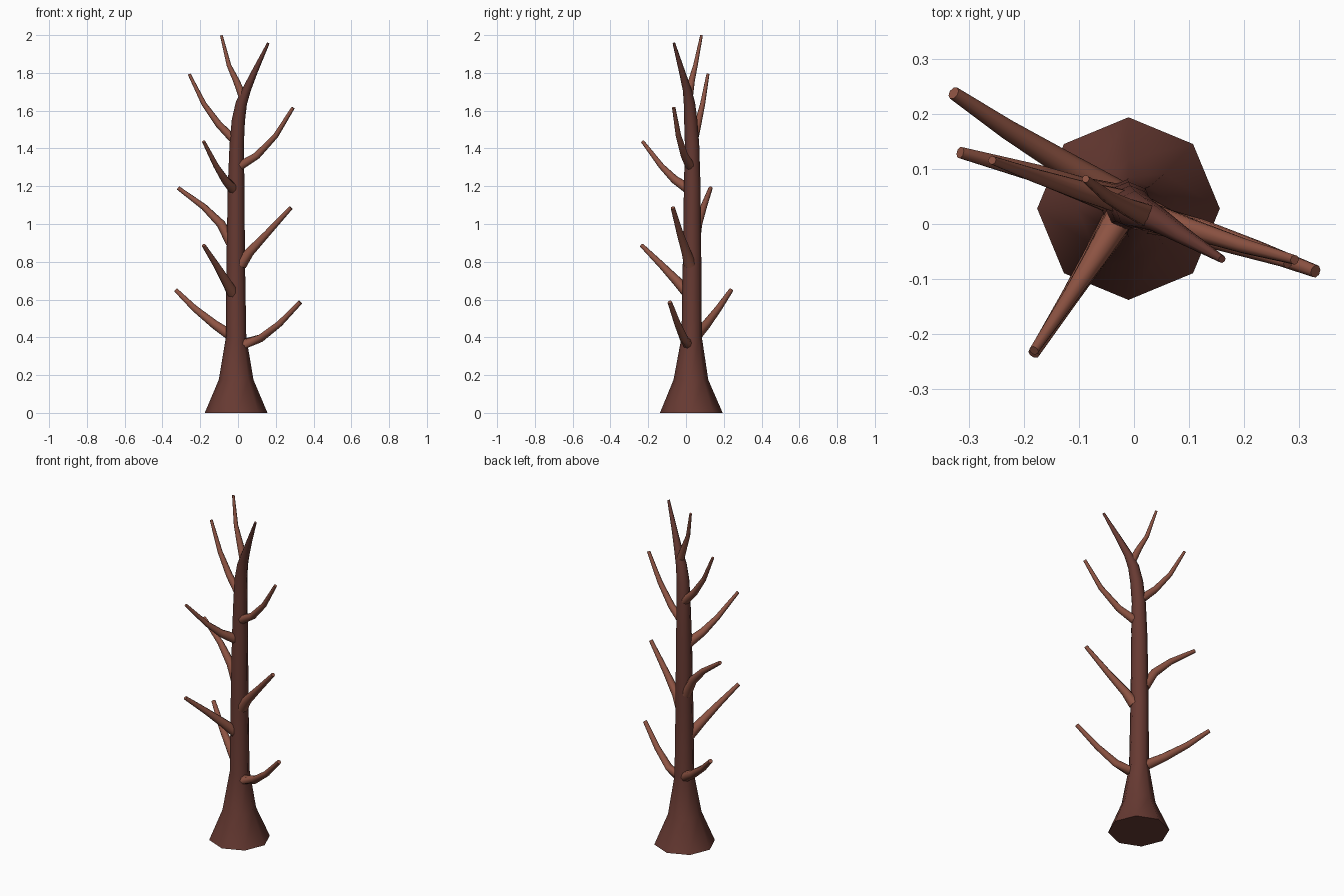
import bpy, bmesh, math
from mathutils import Vector


def material(name, rgb):
    m = bpy.data.materials.new(name)
    m.diffuse_color = (*rgb, 1)
    return m


DARK = material("dark bark", (0.135, 0.042, 0.032))
LIGHT = material("light bark", (0.27, 0.088, 0.056))


def tube(name, path, sides, mat, level_rings=0):
    """Loft capped rings along (x, y, z, radius) points; the first rings may stay level."""
    pts = [Vector(p[:3]) for p in path]
    bm = bmesh.new()
    rings = []
    for i, p in enumerate(pts):
        d = (pts[min(i + 1, len(pts) - 1)] - pts[max(i - 1, 0)]).normalized()
        if i < level_rings:
            d = Vector((0, 0, 1))
        u = Vector((1, 0, 0)) if abs(d.x) < 0.9 else Vector((0, 1, 0))
        u = (u - d * u.dot(d)).normalized()
        v = d.cross(u)
        ring = []
        for k in range(sides):
            a = 2 * math.pi * k / sides
            ring.append(bm.verts.new(p + (u * math.cos(a) + v * math.sin(a)) * path[i][3]))
        rings.append(ring)
    for a, b in zip(rings, rings[1:]):
        for k in range(sides):
            n = (k + 1) % sides
            bm.faces.new((a[k], a[n], b[n], b[k]))
    bm.faces.new(rings[0][::-1])
    bm.faces.new(rings[-1])
    bmesh.ops.recalc_face_normals(bm, faces=bm.faces)
    me = bpy.data.meshes.new(name)
    bm.to_mesh(me)
    bm.free()
    me.materials.append(mat)
    ob = bpy.data.objects.new(name, me)
    bpy.context.collection.objects.link(ob)
    bpy.ops.object.select_all(action='DESELECT')
    ob.select_set(True)
    bpy.context.view_layer.objects.active = ob
    bpy.ops.object.shade_smooth_by_angle(angle=math.radians(50))
    return ob


# Trunk: flared octagonal foot, slim stem, leaning tip
tube("trunk", [
    (-0.01, 0.028, 0, 0.166), (-0.01, 0.026, 0.175, 0.092),
    (-0.01, 0.03, 0.4, 0.054), (-0.012, 0.032, 0.8, 0.049),
    (-0.01, 0.033, 1.2, 0.044), (-0.007, 0.032, 1.42, 0.038),
    (0.002, 0.025, 1.55, 0.035), (0.018, 0.018, 1.64, 0.030),
    (0.045, 0.006, 1.71, 0.023), (0.09, -0.022, 1.81, 0.016),
    (0.16, -0.064, 1.957, 0.007)], 8, DARK, level_rings=6)

# Branches: root radius, tip radius, then points from root to tip
BRANCHES = [
    (0.027, 0.012, (0.025, 0.01, 0.363), (0.12, -0.012, 0.395), (0.22, -0.045, 0.472), (0.33, -0.086, 0.586)),
    (0.030, 0.012, (-0.03, 0.05, 0.405), (-0.12, 0.105, 0.465), (-0.23, 0.172, 0.553), (-0.328, 0.238, 0.649)),
    (0.032, 0.011, (-0.025, 0.015, 0.63), (-0.065, -0.05, 0.70), (-0.115, -0.13, 0.783), (-0.182, -0.235, 0.887)),
    (0.032, 0.011, (0.015, 0.02, 0.785), (0.06, 0.002, 0.85), (0.15, -0.03, 0.945), (0.28, -0.07, 1.086)),
    (0.030, 0.011, (-0.035, 0.045, 0.90), (-0.09, 0.062, 1.0), (-0.18, 0.093, 1.09), (-0.316, 0.130, 1.19)),
    (0.028, 0.009, (-0.025, 0.015, 1.185), (-0.07, -0.06, 1.235), (-0.115, -0.13, 1.306), (-0.182, -0.23, 1.437)),
    (0.025, 0.009, (0.015, 0.02, 1.31), (0.1, -0.008, 1.362), (0.2, -0.04, 1.468), (0.292, -0.065, 1.616)),
    (0.024, 0.008, (-0.02, 0.04, 1.445), (-0.1, 0.062, 1.525), (-0.18, 0.088, 1.635), (-0.258, 0.116, 1.793)),
    (0.022, 0.007, (0.025, 0.015, 1.675), (-0.01, 0.03, 1.76), (-0.048, 0.05, 1.84), (-0.088, 0.082, 1.998)),
]
for i, (r0, r1, *pts) in enumerate(BRANCHES):
    n = len(pts) - 1
    tube(f"branch_{i + 1}", [(*p, r0 + (r1 - r0) * k / n) for k, p in enumerate(pts)], 8, LIGHT)
